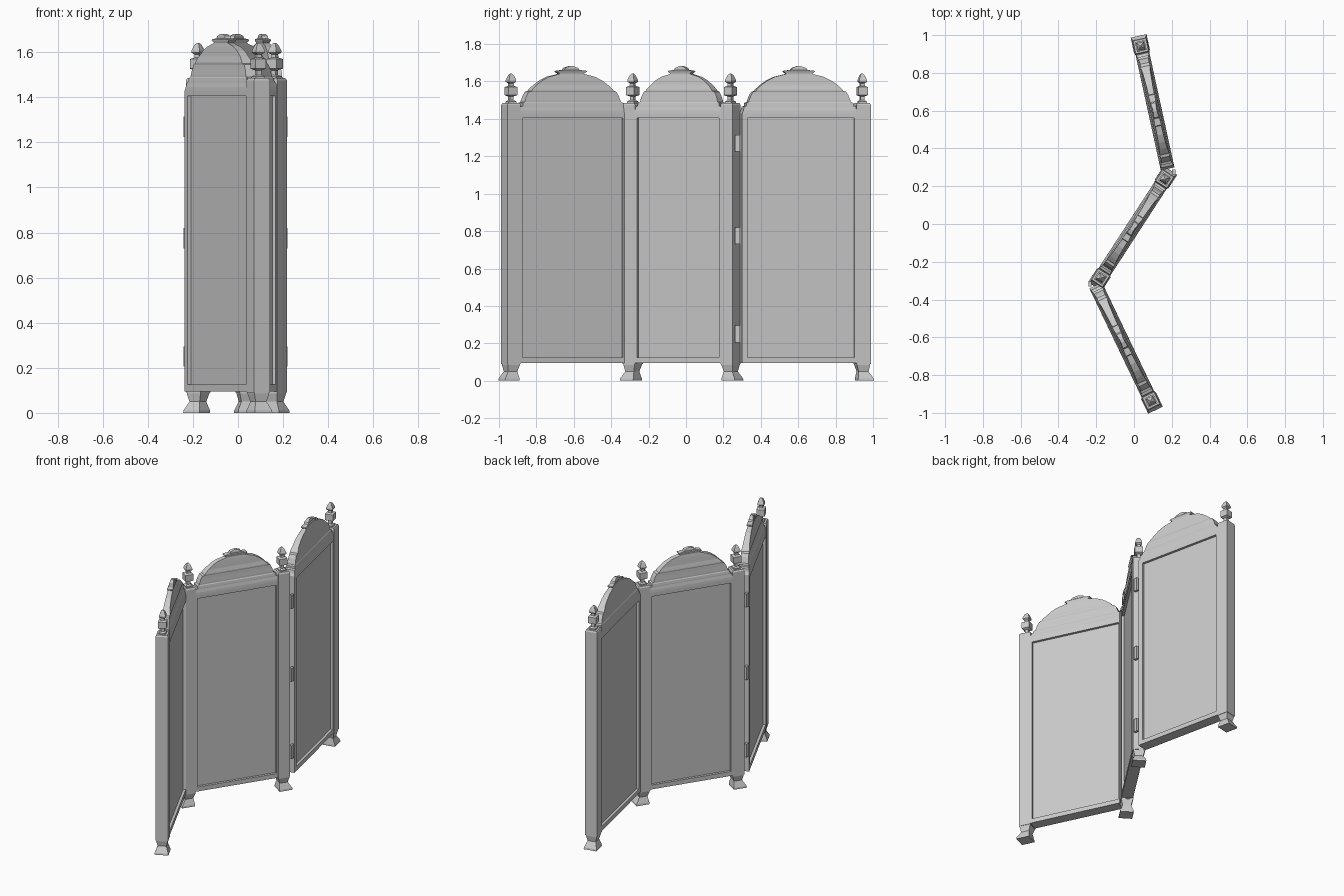
import bpy, bmesh, math
from mathutils import Matrix, Vector

if "Cube" in bpy.data.objects:
    bpy.data.objects.remove(bpy.data.objects["Cube"])


def make_object(name, bm, mat):
    bmesh.ops.recalc_face_normals(bm, faces=bm.faces)
    mesh = bpy.data.meshes.new(name)
    bm.to_mesh(mesh)
    bm.free()
    ob = bpy.data.objects.new(name, mesh)
    ob.matrix_world = mat
    bpy.context.collection.objects.link(ob)
    return ob


def stack(bm, rows, cx=0):
    """Loft through rectangles: (half length, half depth, z, shift along length)."""
    rings = []
    for hx, hy, z, *shift in rows:
        x = cx + (shift[0] if shift else 0)
        rings.append([bm.verts.new((x + sx * hx, sy * hy, z))
                      for sx, sy in ((-1, -1), (1, -1), (1, 1), (-1, 1))])
    for a, b in zip(rings, rings[1:]):
        for i in range(4):
            j = (i + 1) % 4
            bm.faces.new((a[i], a[j], b[j], b[i]))
    bm.faces.new(rings[0][::-1])
    bm.faces.new(rings[-1])


def box(bm, x0, x1, hy, z0, z1):
    stack(bm, [((x1 - x0) / 2, hy, z0), ((x1 - x0) / 2, hy, z1)], (x0 + x1) / 2)


FOOT = [(.043, .043, 0, -.012), (.042, .042, .012, -.011), (.027, .027, .05, -.002),
        (.036, .036, .085), (.036, .036, .095)]
POST = [(.039, .039, .09), (.039, .039, 1.475), (.034, .034, 1.485)]
FINIAL = [(.022, .022, 1.48), (.022, .022, 1.493), (.011, .011, 1.50), (.011, .011, 1.52),
          (.026, .026, 1.527), (.026, .026, 1.57), (.012, .012, 1.576), (.011, .011, 1.59),
          (.021, .021, 1.598), (.021, .021, 1.608), (.012, .012, 1.632), (.004, .004, 1.642)]
# Crest rows: half length as a fraction of the panel, half depth, height
CREST = [(1, .037, 1.43), (.975, .036, 1.445), (.96, .032, 1.465), (.92, .032, 1.47),
         (.92, .030, 1.485), (.88, .027, 1.49), (.87, .027, 1.50), (.84, .025, 1.525),
         (.80, .024, 1.545), (.75, .026, 1.55), (.74, .026, 1.556), (.66, .021, 1.58),
         (.55, .019, 1.605), (.42, .017, 1.625), (.25, .015, 1.638), (.22, .015, 1.642),
         (.27, .018, 1.652), (.26, .018, 1.657), (.14, .014, 1.662), (.12, .014, 1.672),
         (.03, .010, 1.682)]


def post(name, mat, flip=False):
    m = mat @ Matrix.Rotation(math.pi, 4, 'Z') if flip else mat
    for part, rows in (("foot", FOOT), ("post", POST), ("finial", FINIAL)):
        bm = bmesh.new()
        stack(bm, rows)
        make_object(f"{name}_{part}", bm, m)


def panel(name, start, end, far_post):
    d = Vector(end) - Vector(start)
    mat = Matrix.Translation((*start, 0)) @ Matrix.Rotation(math.atan2(d.y, d.x), 4, 'Z')
    post(name + "_outer", mat)
    u0, u1 = .03, d.length
    i0, i1 = .05, u1 - .03
    if far_post:
        post(name + "_inner", mat @ Matrix.Translation((d.length, 0, 0)), True)
        u1 -= .03
        i1 = d.length - .05
    # frame of stiles and rails
    bm = bmesh.new()
    box(bm, u0, i0, .037, .095, 1.43)
    box(bm, i1, u1, .037, .095, 1.43)
    box(bm, i0, i1, .037, .095, .125)
    box(bm, i0, i1, .037, 1.405, 1.43)
    make_object(name + "_frame", bm, mat)
    # recessed board
    bm = bmesh.new()
    box(bm, i0 - .005, i1 + .005, .020, .12, 1.41)
    make_object(name + "_board", bm, mat)
    # moulded domed crest
    bm = bmesh.new()
    half = (u1 - u0) / 2
    stack(bm, [(w * half, t, z) for w, t, z in CREST], (u0 + u1) / 2)
    make_object(name + "_crest", bm, mat)


panel("rear_panel", (.036, .942), (.178, .292), False)
panel("middle_panel", (-.177, -.285), (.163, .238), True)
panel("front_panel", (.090, -.936), (-.203, -.325), False)

# hinges bridging each fold
for name, x, y in (("rear_hinge", .212, .275), ("front_hinge", -.233, -.318)):
    for k, z in enumerate((.25, .775, 1.27)):
        bm = bmesh.new()
        box(bm, -.008, .008, .014, -.045, .045)
        make_object(f"{name}_{k + 1}", bm, Matrix.Translation((x, y, z)))
